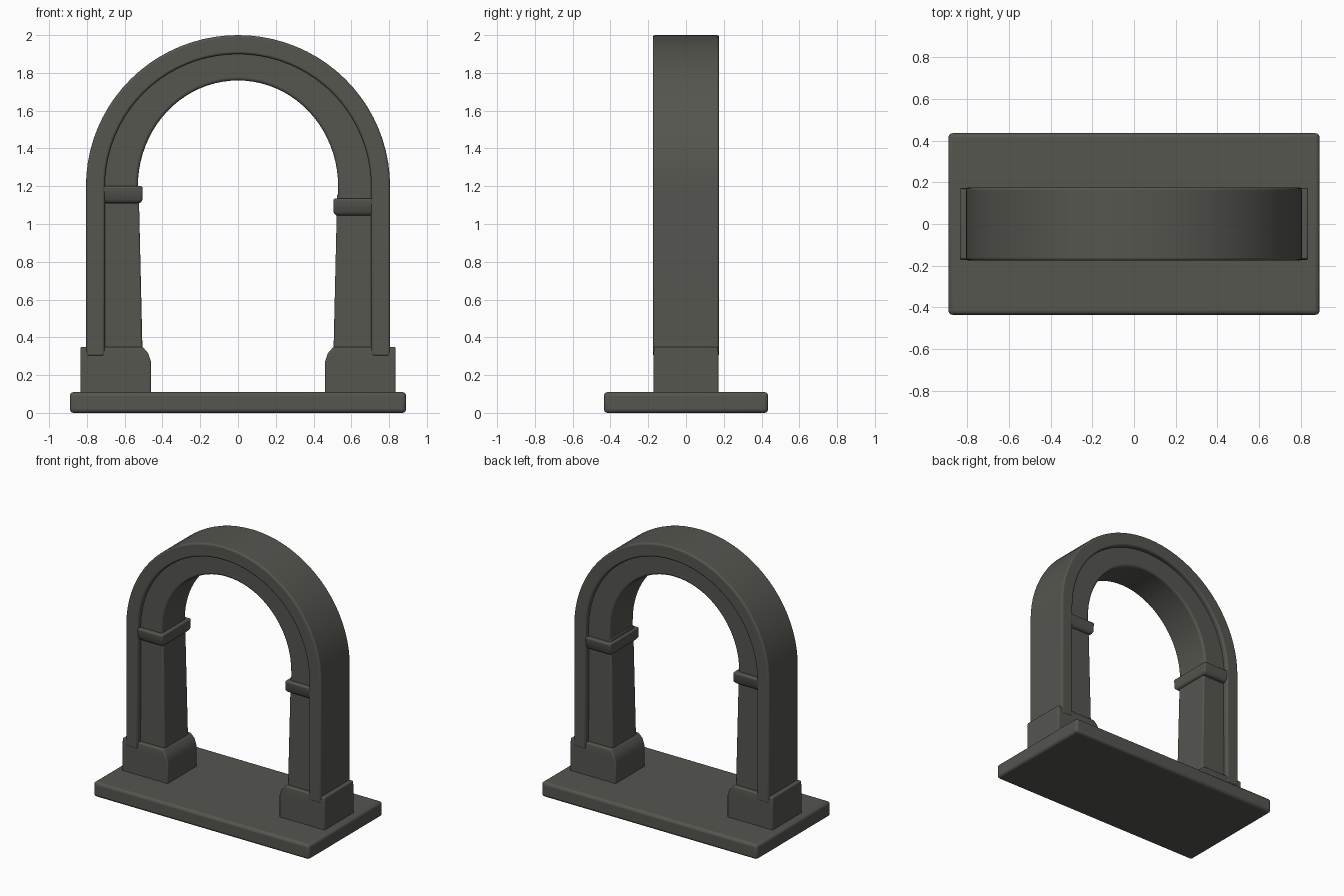
import bpy, bmesh
from math import sin, cos, pi

if "Cube" in bpy.data.objects:
    bpy.data.objects.remove(bpy.data.objects["Cube"])

stone = bpy.data.materials.new("dark_stone")
stone.use_nodes = True
COLOUR = (0.09, 0.092, 0.078, 1)
stone.diffuse_color = COLOUR
stone.node_tree.nodes["Principled BSDF"].inputs["Base Color"].default_value = COLOUR


def finish(name, bm, bevel, segments=3):
    """Turn a bmesh into a bevelled, smooth shaded stone part."""
    bmesh.ops.recalc_face_normals(bm, faces=bm.faces)
    mesh = bpy.data.meshes.new(name)
    bm.to_mesh(mesh)
    bm.free()
    mesh.materials.append(stone)
    obj = bpy.data.objects.new(name, mesh)
    bpy.context.collection.objects.link(obj)
    mod = obj.modifiers.new("soft_edges", "BEVEL")
    mod.width, mod.segments, mod.angle_limit = bevel, segments, 0.7
    bpy.ops.object.select_all(action="DESELECT")
    obj.select_set(True)
    bpy.context.view_layer.objects.active = obj
    bpy.ops.object.shade_smooth_by_angle(angle=0.7)
    return obj


def loft(name, levels, bevel):
    """Stack of rectangles (x0, x1, half depth, z), closed at both ends."""
    bm = bmesh.new()
    rings = [[bm.verts.new(p) for p in ((a, -d, z), (b, -d, z), (b, d, z), (a, d, z))]
             for a, b, d, z in levels]
    for low, high in zip(rings, rings[1:]):
        for i in range(4):
            j = (i + 1) % 4
            bm.faces.new((low[i], low[j], high[j], high[i]))
    bm.faces.new(rings[0])
    bm.faces.new(rings[-1])
    return finish(name, bm, bevel)


def arch(name, outer, inner, foot, spring, depth, bevel, steps=40):
    """Arched band between two half ellipses (rx, rz), with straight legs to foot."""
    def path(rx, rz):
        curve = [(rx * cos(pi * i / steps), spring + rz * sin(pi * i / steps))
                 for i in range(steps + 1)]
        return [(rx, foot)] + curve + [(-rx, foot)]
    bm = bmesh.new()
    rows = [[bm.verts.new((x, y, z)) for x, z in path(*r)]
            for r, y in ((outer, -depth), (outer, depth), (inner, depth), (inner, -depth))]
    for k in range(4):
        a, b = rows[k], rows[(k + 1) % 4]
        for i in range(len(a) - 1):
            bm.faces.new((a[i], a[i + 1], b[i + 1], b[i]))
    for end in (0, -1):
        bm.faces.new([row[end] for row in rows])
    return finish(name, bm, bevel)


# Ground slab
loft("ground_slab", [(-0.89, 0.89, 0.435, 0), (-0.89, 0.89, 0.435, 0.11)], 0.02)

# Raised outer band, and the recessed arch ring within it
arch("outer_band", (0.805, 0.80), (0.705, 0.70), 0.3, 1.2, 0.175, 0.012)
arch("inner_arch", (0.75, 0.74), (0.53, 0.56), 1.1, 1.2, 0.14, 0.015)

# Pillars with pedestal and capital; the left capital sits a little lower
for side, label, top in ((-1, "right", 1.2), (1, "left", 1.135)):
    def part(name, levels, bevel):
        loft(label + "_" + name, [(side * a, side * b, d, z) for a, b, d, z in levels], bevel)
    part("pillar", [(0.505, 0.75, 0.14, 0.3), (0.525, 0.75, 0.135, 1.16)], 0.01)
    part("pedestal", [(0.46, 0.835, 0.172, 0.1), (0.46, 0.835, 0.172, 0.27),
                      (0.475, 0.835, 0.172, 0.315), (0.505, 0.835, 0.168, 0.35)], 0.008)
    part("capital", [(0.515, 0.72, 0.15, top - 0.09), (0.505, 0.72, 0.168, top - 0.07),
                     (0.505, 0.72, 0.172, top)], 0.01)
